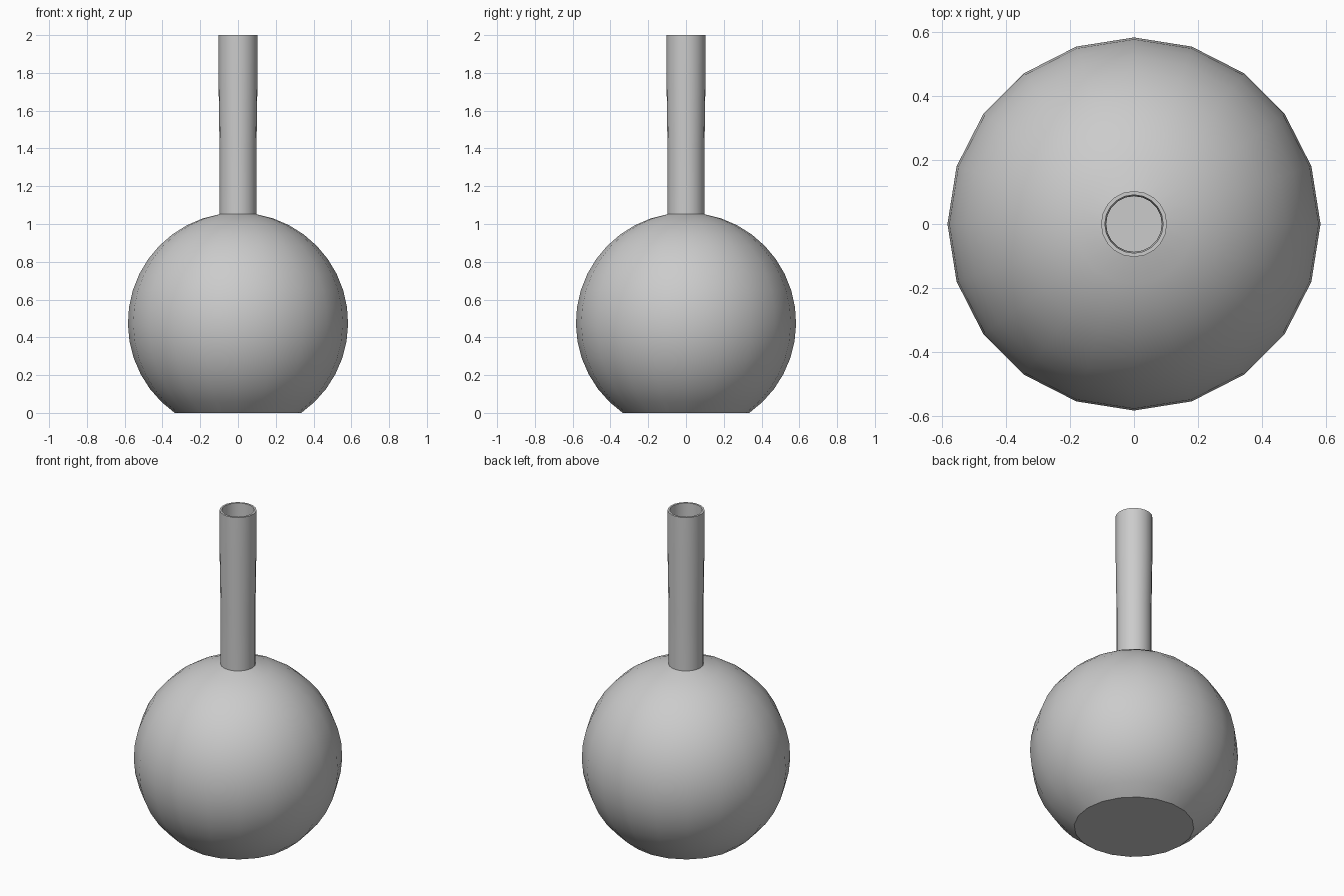
import bpy, bmesh, math

if "Cube" in bpy.data.objects:
    bpy.data.objects.remove(bpy.data.objects["Cube"])

SIDES = 20
R, CZ = 0.583, 0.477      # bulb radius and centre height
WALL = 0.012


def bulb(radius, floor, neck_r, steps=15):
    """Arc of (radius, height) points from the flat base up to the neck."""
    a0 = math.acos((floor - CZ) / radius)
    a1 = math.asin(neck_r / radius)
    return [(radius * math.sin(a0 + (a1 - a0) * i / steps),
             CZ + radius * math.cos(a0 + (a1 - a0) * i / steps))
            for i in range(steps + 1)]


# Outer skin, lip, then inner skin back down to the inside floor
outer = bulb(R, 0.0, 0.098) + [(0.098, 1.4), (0.103, 1.75), (0.103, 2.0)]
inner = bulb(R - WALL, WALL, 0.087) + [(0.087, 1.4), (0.091, 1.75), (0.091, 2.0)]
profile = outer + inner[::-1]

bm = bmesh.new()
rings = [[bm.verts.new((r * math.cos(2 * math.pi * k / SIDES),
                        r * math.sin(2 * math.pi * k / SIDES), z))
          for k in range(SIDES)] for r, z in profile]
for a, b in zip(rings, rings[1:]):
    for k in range(SIDES):
        n = (k + 1) % SIDES
        bm.faces.new((a[k], a[n], b[n], b[k]))
bm.faces.new(rings[0][::-1])   # flat base
bm.faces.new(rings[-1])        # inside floor
bmesh.ops.recalc_face_normals(bm, faces=bm.faces)

mesh = bpy.data.meshes.new("vase")
bm.to_mesh(mesh)
bm.free()
vase = bpy.data.objects.new("vase", mesh)
bpy.context.collection.objects.link(vase)

# Smooth walls, sharp base, neck joint and lip
bpy.context.view_layer.objects.active = vase
vase.select_set(True)
bpy.ops.object.shade_smooth_by_angle(angle=math.radians(30))
